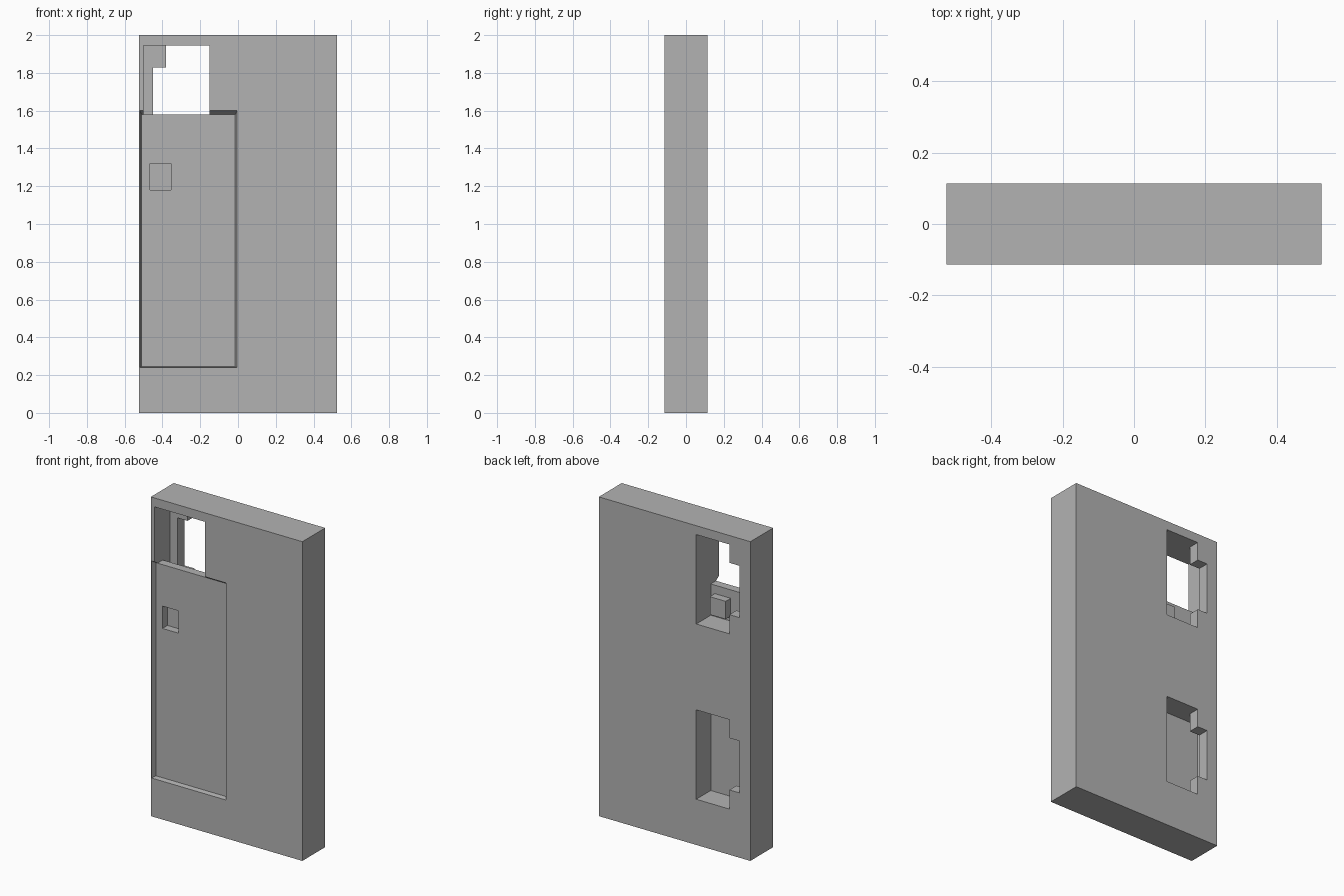
import bpy

old = bpy.data.objects.get("Cube")
if old:
    bpy.data.objects.remove(old, do_unlink=True)

grey = bpy.data.materials.new("plain grey")
grey.use_nodes = True
grey.diffuse_color = (0.45, 0.45, 0.45, 1)
grey.node_tree.nodes["Principled BSDF"].inputs["Base Color"].default_value = (0.45, 0.45, 0.45, 1)


def block(name, x, y, z, front=None):
    """Box from x, y, z ranges; front optionally gives other x and z ranges at the front end."""
    fx, fz = front or (x, z)
    verts = []
    for depth, xs, zs in ((y[0], fx, fz), (y[1], x, z)):
        verts += [(xs[0], depth, zs[0]), (xs[1], depth, zs[0]),
                  (xs[1], depth, zs[1]), (xs[0], depth, zs[1])]
    sides = [(i, i + 4, (i + 1) % 4 + 4, (i + 1) % 4) for i in range(4)]
    mesh = bpy.data.meshes.new(name)
    mesh.from_pydata(verts, [], [(0, 1, 2, 3), (7, 6, 5, 4)] + sides)
    mesh.materials.append(grey)
    obj = bpy.data.objects.new(name, mesh)
    bpy.context.collection.objects.link(obj)
    return obj


def cut(target, *args, **kwargs):
    """Subtract a block from the target and discard the cutter."""
    cutter = block("cutter", *args, **kwargs)
    cutter.hide_render = True
    mod = target.modifiers.new("cut", "BOOLEAN")
    mod.operation = "DIFFERENCE"
    mod.solver = "EXACT"
    mod.object = cutter
    bpy.context.view_layer.objects.active = target
    bpy.ops.object.modifier_apply(modifier=mod.name)
    bpy.data.objects.remove(cutter, do_unlink=True)


HALF = 0.113       # half thickness of the slab
PANEL = -0.083     # front of the recessed panel
INNER = -0.031     # back of the recessed panel
PLATE = 0.043      # front of the rear wall

slab = block("slab", (-0.525, 0.525), (-HALF, HALF), (0, 2))

# Shallow front recess with sloping sides
cut(slab, (-0.51, -0.015), (-HALF, PANEL), (0.245, 1.58),
    front=((-0.52, -0.005), (0.24, 1.6)))

# Two chambers, each with a stepped opening through the rear wall
for top in (1.944, 0.846):
    bottom = top - 0.56
    cut(slab, (-0.5, -0.15), (INNER, PLATE), (bottom, top))
    cut(slab, (-0.38, -0.15), (PLATE - 0.01, 0.2), (bottom, top))
    cut(slab, (-0.45, -0.37), (PLATE - 0.01, 0.2), (top - 0.44, top - 0.115))

# Front window into the upper chamber
cut(slab, (-0.5, -0.15), (-0.2, INNER + 0.01), (1.58, 1.944))

# Finger notch in the panel
cut(slab, (-0.465, -0.355), (-0.2, -0.033), (1.18, 1.32))

# Catch on the rear of the panel
block("catch", (-0.288, -0.178), (INNER - 0.005, 0.019), (1.415, 1.527))
